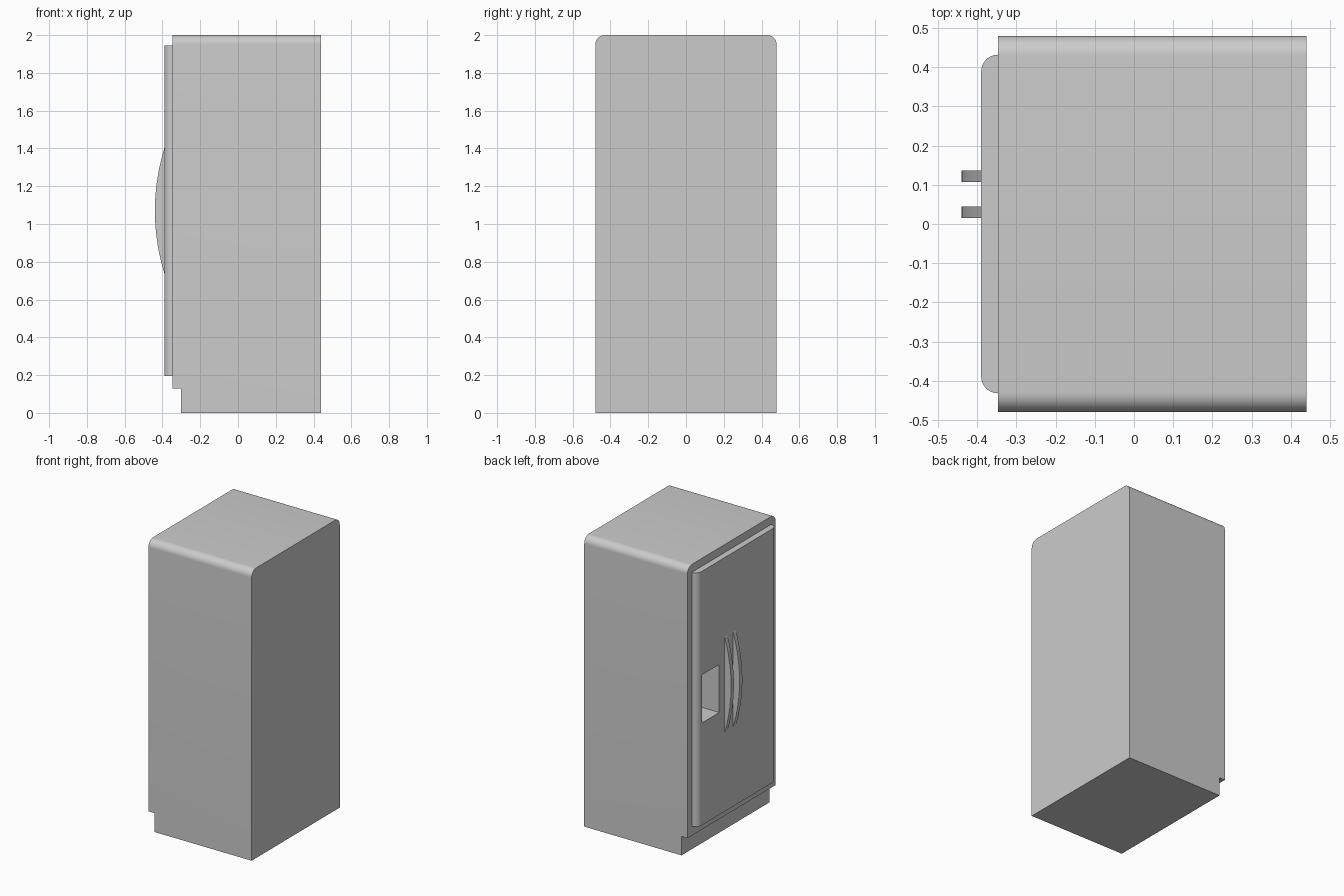
import bpy, bmesh
from math import sin, cos, radians, asin, pi
from mathutils import Vector

if "Cube" in bpy.data.objects:
    bpy.data.objects.remove(bpy.data.objects["Cube"])


def activate(ob):
    bpy.ops.object.select_all(action='DESELECT')
    ob.select_set(True)
    bpy.context.view_layer.objects.active = ob


def prism(name, pts, axis, lo, hi):
    """Extrude a 2D profile along an axis; pts are in the other two axes, in order."""
    def place(p, t):
        c = list(p)
        c.insert(axis, t)
        return Vector(c)
    bm = bmesh.new()
    face = bm.faces.new([bm.verts.new(place(p, lo)) for p in pts])
    ext = bmesh.ops.extrude_face_region(bm, geom=[face])
    verts = [v for v in ext['geom'] if isinstance(v, bmesh.types.BMVert)]
    offset = Vector((0, 0, 0))
    offset[axis] = hi - lo
    bmesh.ops.translate(bm, verts=verts, vec=offset)
    bmesh.ops.recalc_face_normals(bm, faces=bm.faces)
    me = bpy.data.meshes.new(name)
    bm.to_mesh(me)
    bm.free()
    ob = bpy.data.objects.new(name, me)
    bpy.context.collection.objects.link(ob)
    return ob


def arc(cx, cy, rx, ry, a0, a1, n=10):
    return [(cx + rx * cos(radians(a0 + (a1 - a0) * i / n)),
             cy + ry * sin(radians(a0 + (a1 - a0) * i / n))) for i in range(n + 1)]


def rect(a0, a1, b0, b1):
    return [(a0, b0), (a1, b0), (a1, b1), (a0, b1)]


def cut(ob, cutter):
    mod = ob.modifiers.new("cut", 'BOOLEAN')
    mod.operation = 'DIFFERENCE'
    mod.solver = 'EXACT'
    mod.object = cutter
    activate(ob)
    bpy.ops.object.modifier_apply(modifier=mod.name)


BACK, BODY, FACE, TIP = 0.44, -0.347, -0.39, -0.44

# Cabinet with rounded top side edges
R = 0.05
profile = ([(-0.48, 0), (0.48, 0)] + arc(0.48 - R, 2 - R, R, R, 0, 90)
           + arc(-0.48 + R, 2 - R, R, R, 90, 180))
cabinet = prism("cabinet", profile, 0, BODY, BACK)

# Door with rounded vertical edges
D = BODY - FACE
profile = (arc(BODY, 0.432 - D, D, D, 90, 180)
           + arc(BODY, -0.432 + D, D, D, 180, 270))
door = prism("door", profile, 2, 0.195, 1.945)

# Toe kick notch and dispenser recess
kick = prism("kick_cutter", rect(-0.6, -0.302, -0.2, 0.13), 1, -0.7, 0.7)
recess = prism("dispenser_cutter", rect(0.195, 0.38, 0.90, 1.23), 0, -0.6, FACE + 0.16)
cut(cabinet, kick)
cut(cabinet, recess)
cut(door, recess)
for helper in (kick, recess):
    bpy.data.objects.remove(helper)

# Pair of bowed handles
half, rise = 0.33, FACE - TIP
rad = (half ** 2 + rise ** 2) / (2 * rise)
sweep = asin(half / rad) * 180 / pi
bow = arc(TIP + rad, 1.07, rad, rad, 180 - sweep, 180 + sweep, 24)
handles = [prism(f"handle_{i}", bow, 1, y, y + 0.03)
           for i, y in enumerate((0.015, 0.107), 1)]

for ob in [cabinet, door] + handles:
    activate(ob)
    bpy.ops.object.shade_smooth_by_angle(angle=radians(30))
